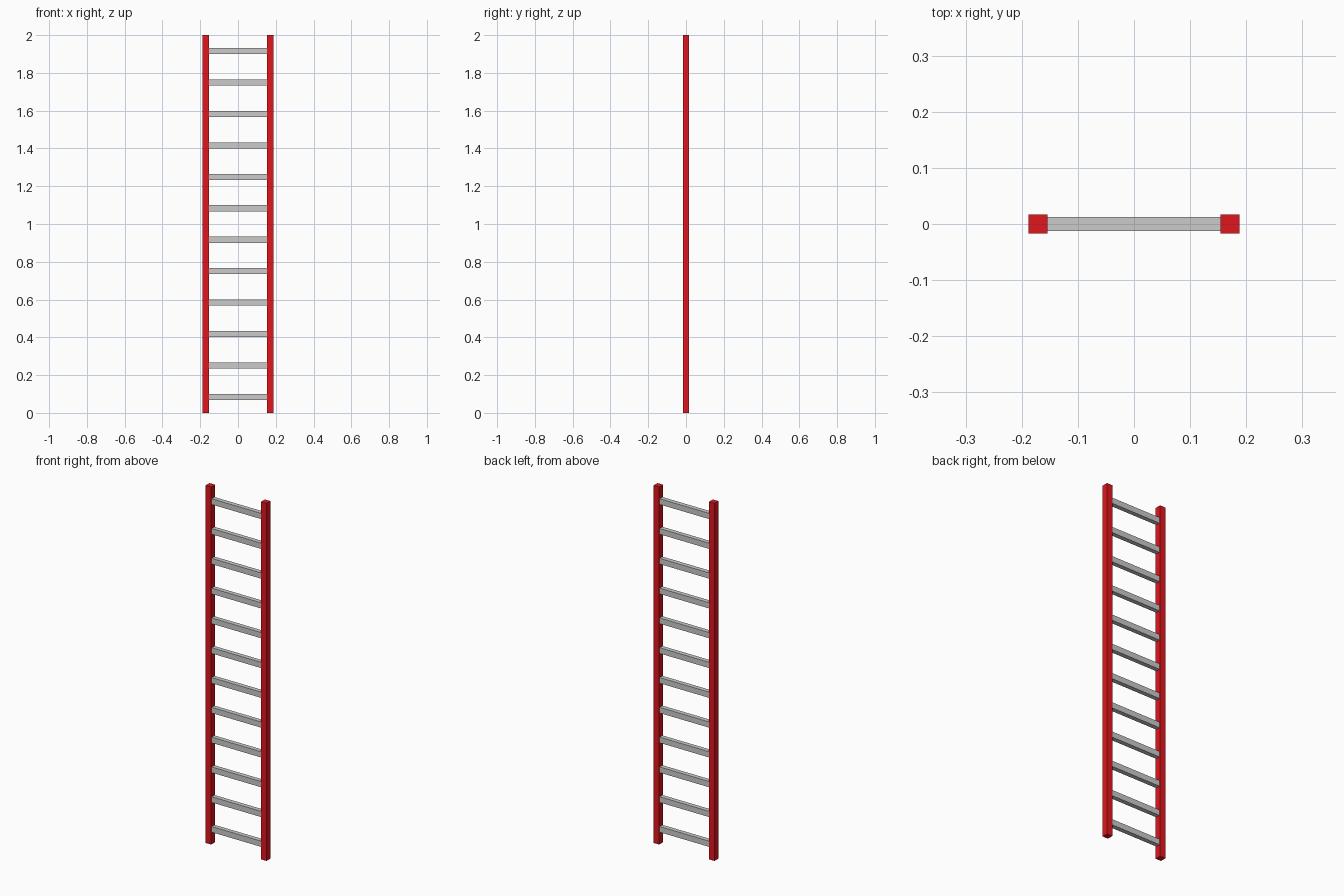
import bpy

if "Cube" in bpy.data.objects:
    bpy.data.objects.remove(bpy.data.objects["Cube"])

RAIL_X, RAIL_W = 0.171, 0.034
HEIGHT, RUNGS = 2.0, 12


def box(name, size, loc, mat=None):
    bpy.ops.mesh.primitive_cube_add(size=1, location=loc)
    ob = bpy.context.object
    ob.name = name
    ob.scale = size
    bpy.ops.object.transform_apply(location=False, rotation=False, scale=True)
    if mat:
        ob.data.materials.append(mat)
    return ob


red = bpy.data.materials.new("red_paint")
red.diffuse_color = (0.75, 0.008, 0.012, 1)
red.use_nodes = True
red.node_tree.nodes["Principled BSDF"].inputs["Base Color"].default_value = red.diffuse_color

# Side rails
for side, sx in (("left", -1), ("right", 1)):
    box(side + "_rail", (RAIL_W, RAIL_W, HEIGHT), (sx * RAIL_X, 0, HEIGHT / 2), red)

# Evenly spaced rungs, ends tucked slightly into the rails
step = HEIGHT / RUNGS
for i in range(RUNGS):
    box(f"rung_{i + 1:02d}", (2 * RAIL_X - RAIL_W + 0.01, 0.025, 0.032),
        (0, 0, step * (i + 0.5)))
